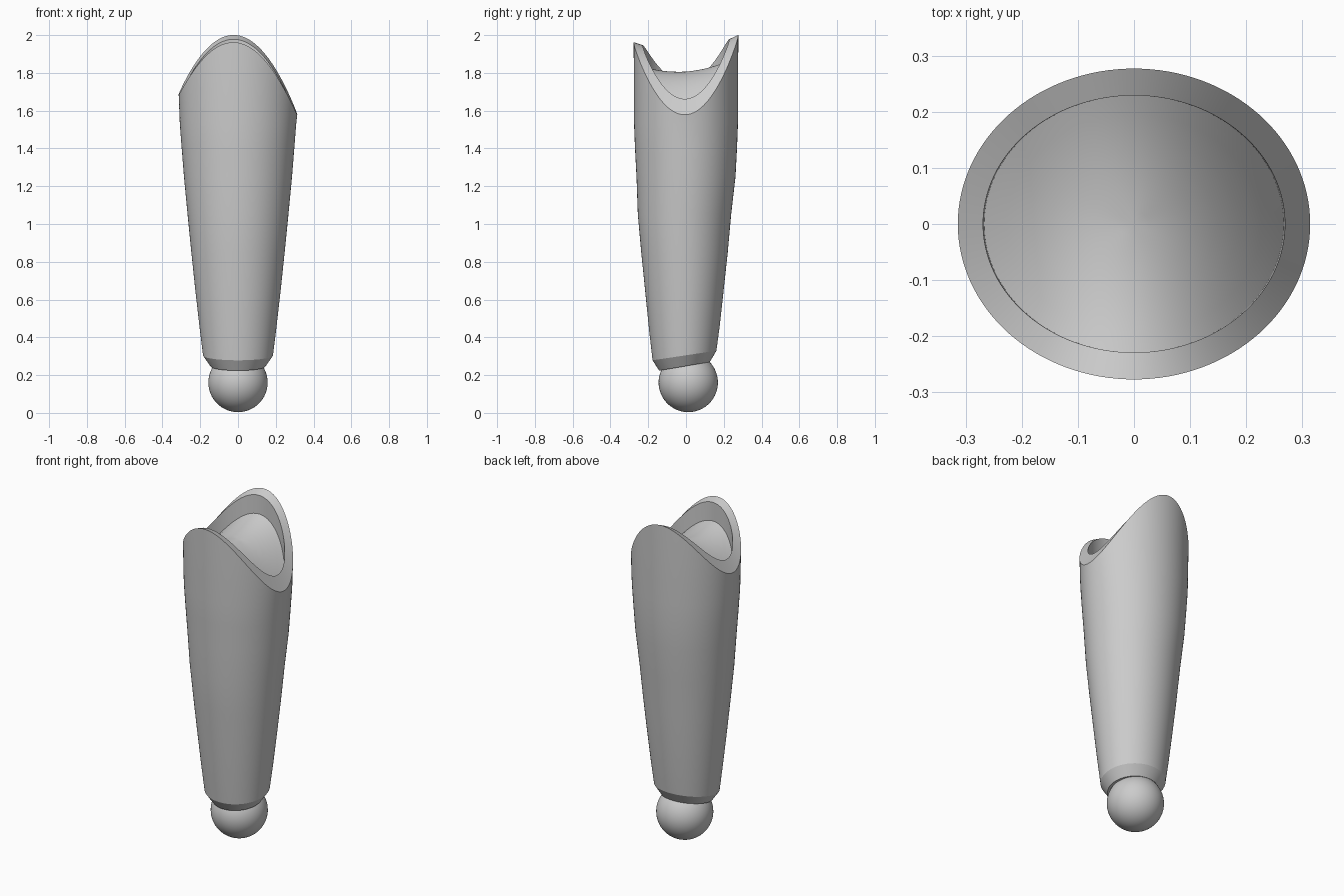
import bpy, bmesh, math

cube = bpy.data.objects.get("Cube")
if cube:
    bpy.data.objects.remove(cube, do_unlink=True)

mat = bpy.data.materials.new("plain_grey")
mat.use_nodes = True
grey = (0.6, 0.6, 0.6, 1)
mat.diffuse_color = grey
mat.node_tree.nodes["Principled BSDF"].inputs["Base Color"].default_value = grey

SEGMENTS = 128


def saddle(x, y):
    """Height of the saddle-shaped cut across the top."""
    return 1.918 - 0.17 * x - 2.9 * x * x + 0.07 * y + 0.8 * y * y


def ring(bm, rx, ry, height, cy=0.0):
    verts = []
    for i in range(SEGMENTS):
        a = math.tau * i / SEGMENTS
        x, y = rx * math.cos(a), cy + ry * math.sin(a)
        verts.append(bm.verts.new((x, y, height(x, y))))
    return verts


def finish(obj, angle):
    obj.data.materials.append(mat)
    bpy.ops.object.select_all(action='DESELECT')
    obj.select_set(True)
    bpy.context.view_layer.objects.active = obj
    bpy.ops.object.shade_smooth_by_angle(angle=math.radians(angle))


# Sleeve: tapered oval body with a tilted lower end
bm = bmesh.new()
rings = []
body = [(0.248, 0.145, 0.134, 0.17), (0.305, 0.185, 0.169, 0.15),
        (0.45, 0.203, 0.187, 0.08), (0.65, 0.226, 0.208, 0.03),
        (0.85, 0.247, 0.229, 0), (1.05, 0.267, 0.247, 0),
        (1.25, 0.286, 0.262, 0), (1.4, 0.298, 0.270, 0),
        (1.53, 0.308, 0.275, 0)]
for z, rx, ry, tilt in body:
    cy = -0.008 if z < 1.1 else 0
    rings.append(ring(bm, rx, ry, lambda x, y: z + tilt * y, cy))

# Rim, then the short inner wall, then the recessed saddle floor
rings.append(ring(bm, 0.314, 0.277, saddle))
rings.append(ring(bm, 0.269, 0.229, saddle))
DEPTH = 0.113
for s in (1, 0.85, 0.7, 0.55, 0.4, 0.25, 0.1):
    rings.append(ring(bm, 0.267 * s, 0.229 * s, lambda x, y: saddle(x, y) - DEPTH))

for low, high in zip(rings, rings[1:]):
    for i in range(SEGMENTS):
        j = (i + 1) % SEGMENTS
        bm.faces.new((low[i], low[j], high[j], high[i]))
bm.faces.new(list(reversed(rings[0])))
centre = bm.verts.new((0, 0, saddle(0, 0) - DEPTH))
for i in range(SEGMENTS):
    bm.faces.new((rings[-1][i], rings[-1][(i + 1) % SEGMENTS], centre))

mesh = bpy.data.meshes.new("sleeve")
bm.to_mesh(mesh)
bm.free()
sleeve = bpy.data.objects.new("sleeve", mesh)
bpy.context.collection.objects.link(sleeve)
finish(sleeve, 18)

# Ball joint at the lower end
bpy.ops.mesh.primitive_uv_sphere_add(segments=64, ring_count=32, radius=0.157,
                                     location=(0, 0.012, 0.161))
ball = bpy.context.object
ball.name = "ball_joint"
finish(ball, 30)
